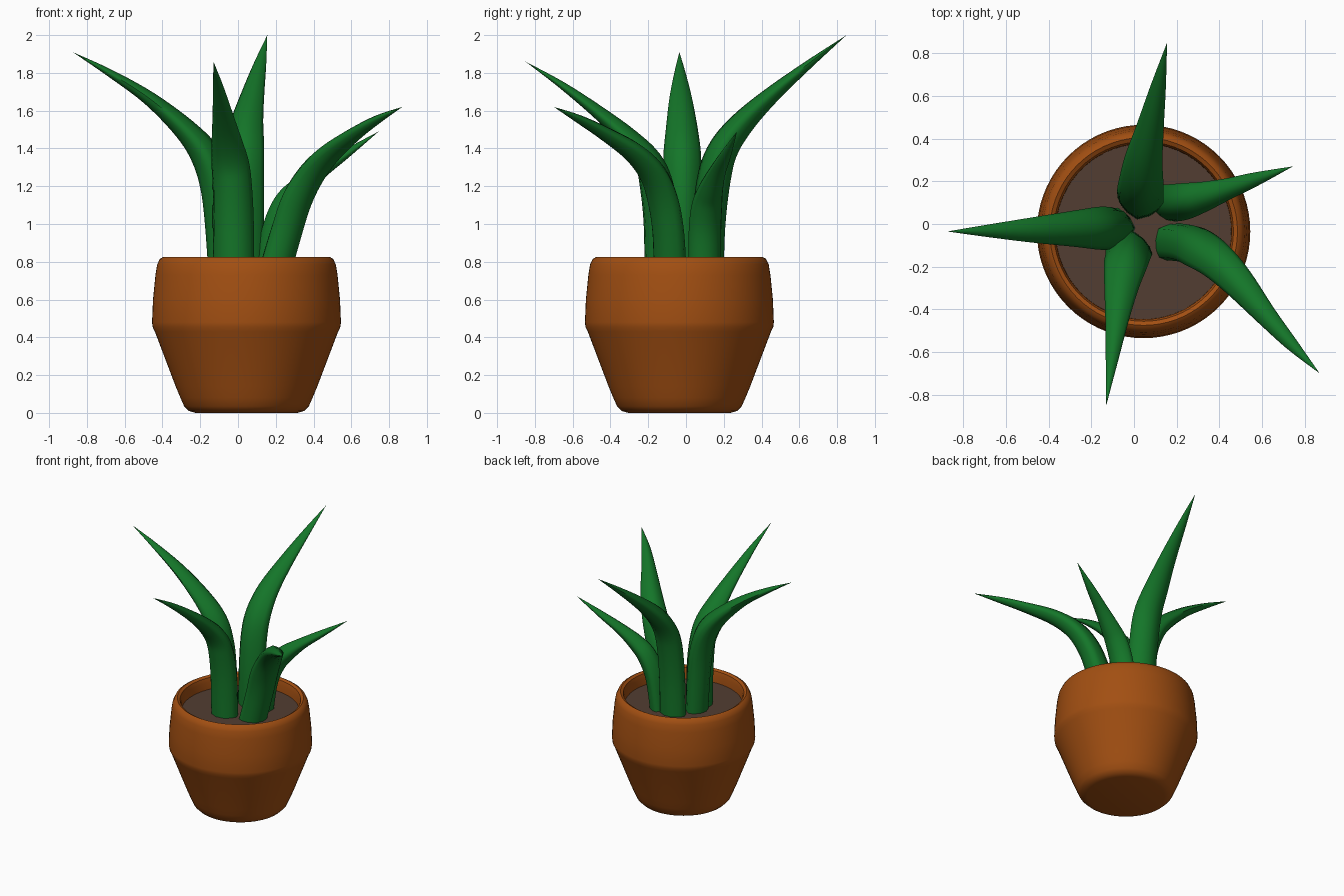
import bpy, math
from mathutils import Vector

CX, CY = 0.045, -0.035  # pot axis


def material(name, rgb):
    m = bpy.data.materials.new(name)
    m.diffuse_color = (*rgb, 1)
    return m


CLAY = material("terracotta", (0.36, 0.078, 0.006))
SOIL = material("brown soil", (0.085, 0.048, 0.032))
GREEN = material("leaf green", (0.007, 0.18, 0.022))


def add_object(name, verts, faces, mat, angle):
    me = bpy.data.meshes.new(name)
    me.from_pydata(verts, [], faces)
    me.materials.append(mat)
    ob = bpy.data.objects.new(name, me)
    bpy.context.collection.objects.link(ob)
    bpy.ops.object.select_all(action='DESELECT')
    ob.select_set(True)
    bpy.context.view_layer.objects.active = ob
    bpy.ops.object.shade_smooth_by_angle(angle=math.radians(angle))
    return ob


def bridge(rings, n):
    return [(r * n + i, r * n + (i + 1) % n, (r + 1) * n + (i + 1) % n, (r + 1) * n + i)
            for r in range(rings - 1) for i in range(n)]


def lathe(name, profile, mat, n=72):
    verts = [(CX + r * math.cos(2 * math.pi * i / n), CY + r * math.sin(2 * math.pi * i / n), z)
             for r, z in profile for i in range(n)]
    faces = bridge(len(profile), n) + [tuple(reversed(range(n)))]
    if name == "soil":
        faces.append(tuple(range((len(profile) - 1) * n, len(profile) * n)))
    return add_object(name, verts, faces, mat, 40)


# Pot: tapered body, bulging collar, rounded rim, inner wall
lathe("pot", [(0.27, 0), (0.305, 0.01), (0.33, 0.035), (0.35, 0.08), (0.375, 0.14),
              (0.485, 0.43), (0.497, 0.455), (0.5, 0.48), (0.495, 0.6), (0.482, 0.73),
              (0.473, 0.785), (0.459, 0.815), (0.44, 0.826), (0.421, 0.815),
              (0.412, 0.785), (0.41, 0.69)], CLAY)

# Soil disc
lathe("soil", [(0.411, 0.70), (0.411, 0.73)], SOIL)

# Leaf cross-section: rounded diamond with a soft ridge (across, inward)
SECTION = [(-0.5, 0), (-0.42, 0.17), (-0.25, 0.36), (0, 0.5), (0.25, 0.36), (0.42, 0.17),
           (0.5, 0), (0.44, -0.2), (0.26, -0.41), (0, -0.5), (-0.26, -0.41), (-0.44, -0.2)]


def spline(pts, steps=5):
    """Catmull-Rom through tuples of any length"""
    p = [pts[0]] + pts + [pts[-1]]
    out = []
    for k in range(1, len(p) - 2):
        for s in range(steps):
            t = s / steps
            out.append([0.5 * (2 * b + (c - a) * t + (2 * a - 5 * b + 4 * c - d) * t * t
                               + (3 * b - a - 3 * c + d) * t ** 3)
                        for a, b, c, d in zip(p[k - 1], p[k], p[k + 1], p[k + 2])])
    return out + [list(pts[-1])]


def leaf(name, pts):
    """pts: x, y, z, width, thickness along the middle line"""
    path = spline(pts)
    tip = Vector(path[-1][:3])
    verts, n = [], len(SECTION)
    for i, q in enumerate(path[:-1]):
        pos = Vector(q[:3])
        prev = Vector(path[max(i - 1, 0)][:3])
        tan = (Vector(path[i + 1][:3]) - prev).normalized()
        out = tip - pos
        side = Vector((-out.y, out.x, 0)).normalized()
        side = (side - tan * side.dot(tan)).normalized()
        inward = tan.cross(side)
        if inward.z < 0 or inward.dot(out) > 0.5 * out.length:
            inward = -inward
        side = inward.cross(tan)
        verts += [pos + side * (u * q[3]) + inward * (v * q[4]) for u, v in SECTION]
    rings = len(path) - 1
    last = (rings - 1) * n
    verts.append(tip)
    faces = bridge(rings, n) + [tuple(reversed(range(n)))]
    faces += [(last + i, last + (i + 1) % n, rings * n) for i in range(n)]
    ob = add_object(name, verts, faces, GREEN, 60)
    return ob


# Five arching leaves
leaf("left_leaf", [
    (-0.075, -0.02, 0.71, 0.19, 0.16), (-0.09, -0.02, 1.0, 0.19, 0.17),
    (-0.115, -0.02, 1.2, 0.20, 0.17), (-0.17, -0.02, 1.36, 0.20, 0.16),
    (-0.28, -0.022, 1.50, 0.17, 0.12), (-0.47, -0.028, 1.665, 0.12, 0.075),
    (-0.68, -0.032, 1.80, 0.06, 0.04), (-0.875, -0.035, 1.91, 0, 0)])
leaf("back_leaf", [
    (0.03, 0.11, 0.71, 0.22, 0.18), (0.03, 0.12, 1.0, 0.22, 0.18),
    (0.03, 0.15, 1.25, 0.22, 0.18), (0.035, 0.2, 1.4, 0.21, 0.16),
    (0.045, 0.3, 1.535, 0.18, 0.13), (0.075, 0.45, 1.68, 0.13, 0.09),
    (0.115, 0.65, 1.845, 0.07, 0.045), (0.155, 0.85, 2.0, 0, 0)])
leaf("front_leaf", [
    (-0.022, -0.125, 0.71, 0.22, 0.19), (-0.025, -0.13, 1.0, 0.22, 0.19),
    (-0.03, -0.155, 1.2, 0.21, 0.18), (-0.042, -0.2, 1.33, 0.20, 0.15),
    (-0.06, -0.3, 1.45, 0.16, 0.11), (-0.08, -0.45, 1.58, 0.11, 0.075),
    (-0.105, -0.65, 1.73, 0.055, 0.04), (-0.13, -0.85, 1.86, 0, 0)])
leaf("right_leaf", [
    (0.15, 0.10, 0.71, 0.18, 0.14), (0.19, 0.10, 0.95, 0.18, 0.14),
    (0.25, 0.11, 1.1, 0.17, 0.14), (0.33, 0.13, 1.19, 0.14, 0.12),
    (0.44, 0.165, 1.28, 0.10, 0.08), (0.57, 0.21, 1.37, 0.065, 0.05),
    (0.745, 0.27, 1.49, 0, 0)])
leaf("front_right_leaf", [
    (0.18, -0.08, 0.71, 0.2, 0.18), (0.25, -0.09, 0.95, 0.2, 0.17),
    (0.31, -0.12, 1.13, 0.2, 0.16), (0.39, -0.175, 1.27, 0.18, 0.14),
    (0.49, -0.275, 1.38, 0.15, 0.11), (0.62, -0.43, 1.48, 0.1, 0.075),
    (0.74, -0.565, 1.555, 0.06, 0.045), (0.87, -0.7, 1.62, 0, 0)])
